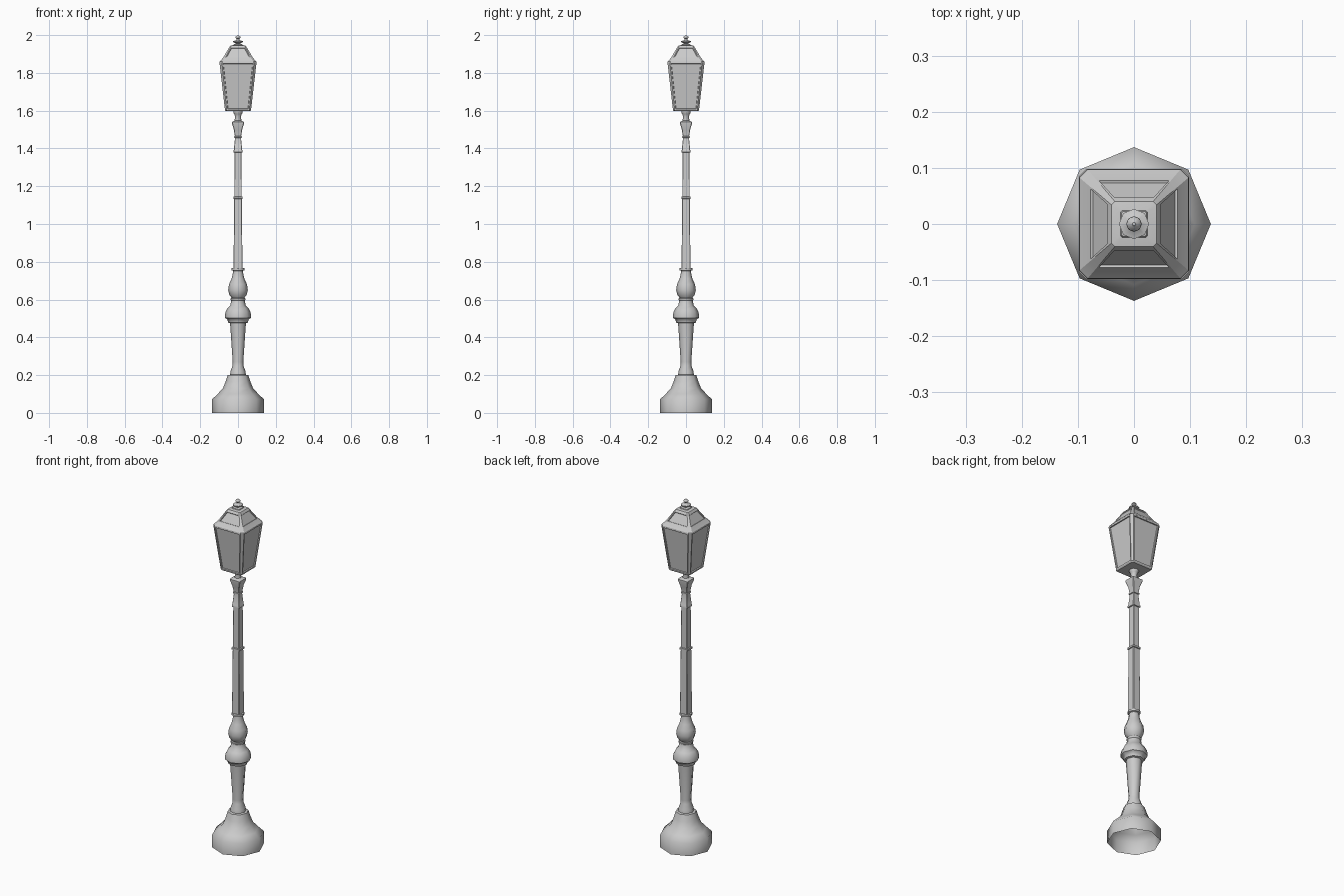
import bpy, bmesh, math

if "Cube" in bpy.data.objects:
    bpy.data.objects.remove(bpy.data.objects["Cube"])


def loft(name, rings, cap_bottom=True, cap_top=True, panel_bands=(), inset=0.01, depth=0.006, angle=30):
    """Skin a stack of point rings; large faces in panel_bands become recessed panels."""
    bm = bmesh.new()
    loops = [[bm.verts.new(p) for p in ring] for ring in rings]
    n = len(rings[0])
    panels = []
    for b, (lo, hi) in enumerate(zip(loops, loops[1:])):
        for i in range(n):
            j = (i + 1) % n
            f = bm.faces.new((lo[i], lo[j], hi[j], hi[i]))
            if b in panel_bands and i % 2 == 1:
                panels.append(f)
    if cap_bottom:
        bm.faces.new(loops[0][::-1])
    if cap_top:
        bm.faces.new(loops[-1])
    bm.normal_update()
    if panels:
        frames = bmesh.ops.inset_individual(bm, faces=panels, thickness=inset, depth=0)
        bmesh.ops.inset_individual(bm, faces=panels, thickness=0.002, depth=-depth)
    me = bpy.data.meshes.new(name)
    bm.to_mesh(me)
    bm.free()
    ob = bpy.data.objects.new(name, me)
    bpy.context.collection.objects.link(ob)
    bpy.ops.object.select_all(action='DESELECT')
    ob.select_set(True)
    bpy.context.view_layer.objects.active = ob
    bpy.ops.object.shade_smooth_by_angle(angle=math.radians(angle))
    return ob


def octagon(r, z):
    return [(r * math.cos(i * math.pi / 4), r * math.sin(i * math.pi / 4), z) for i in range(8)]


def square(h, z, c):
    """Square ring of half-width h with corners cut by c; odd sides are the long ones."""
    k = h - c
    return [(h, k, z), (k, h, z), (-k, h, z), (-h, k, z),
            (-h, -k, z), (-k, -h, z), (k, -h, z), (h, -k, z)]


def turned(name, profile, **kw):
    return loft(name, [octagon(r, z) for r, z in profile], angle=50, **kw)


def squared(name, profile, chamfer, **kw):
    return loft(name, [square(h, z, h * chamfer) for h, z in profile], **kw)


# Hollow octagonal foot
turned("foot", [(.137, 0), (.137, .072), (.108, .1), (.08, .13), (.066, .165),
                (.055, .2), (.036, .203)], cap_bottom=False, cap_top=False)

# Turned lower column
turned("lower_column", [(.042, .2), (.04, .22), (.029, .25), (.028, .27), (.042, .475),
                        (.053, .478), (.056, .495), (.07, .503), (.07, .513), (.066, .535),
                        (.055, .555), (.041, .568), (.036, .595), (.039, .598), (.039, .606),
                        (.033, .608), (.046, .625), (.052, .65), (.048, .68), (.034, .71),
                        (.028, .735), (.026, .752), (.034, .755), (.034, .766), (.025, .768)])

# Square upper shaft with collars and flared capital
squared("upper_shaft", [(.0235, .766), (.0205, 1.132), (.025, 1.134), (.025, 1.144),
                        (.0195, 1.146), (.0185, 1.378), (.024, 1.38), (.024, 1.388),
                        (.022, 1.392), (.016, 1.455), (.02, 1.457), (.02, 1.464),
                        (.017, 1.466), (.022, 1.5), (.032, 1.532), (.032, 1.54),
                        (.015, 1.548)], .1)

# Neck under the lantern
turned("lantern_neck", [(.018, 1.545), (.016, 1.57), (.02, 1.582), (.025, 1.59), (.025, 1.605)])

# Lantern body with recessed panes
squared("lantern_body", [(.064, 1.597), (.069, 1.603), (.098, 1.855)], .13,
        panel_bands=(1,), inset=.009)

# Lantern roof with recessed panels
squared("lantern_roof", [(.098, 1.853), (.097, 1.86), (.079, 1.88), (.046, 1.936),
                         (.04, 1.944), (.026, 1.947)], .15, panel_bands=(2,), inset=.006, depth=.004)

# Finial
squared("finial_base", [(.025, 1.944), (.022, 1.951), (.01, 1.955)], .1)
turned("finial", [(.01, 1.95), (.013, 1.957), (.027, 1.963), (.027, 1.968), (.01, 1.973),
                  (.007, 1.979), (.014, 1.986), (.013, 1.991), (.006, 1.996), (.003, 2.0)])
